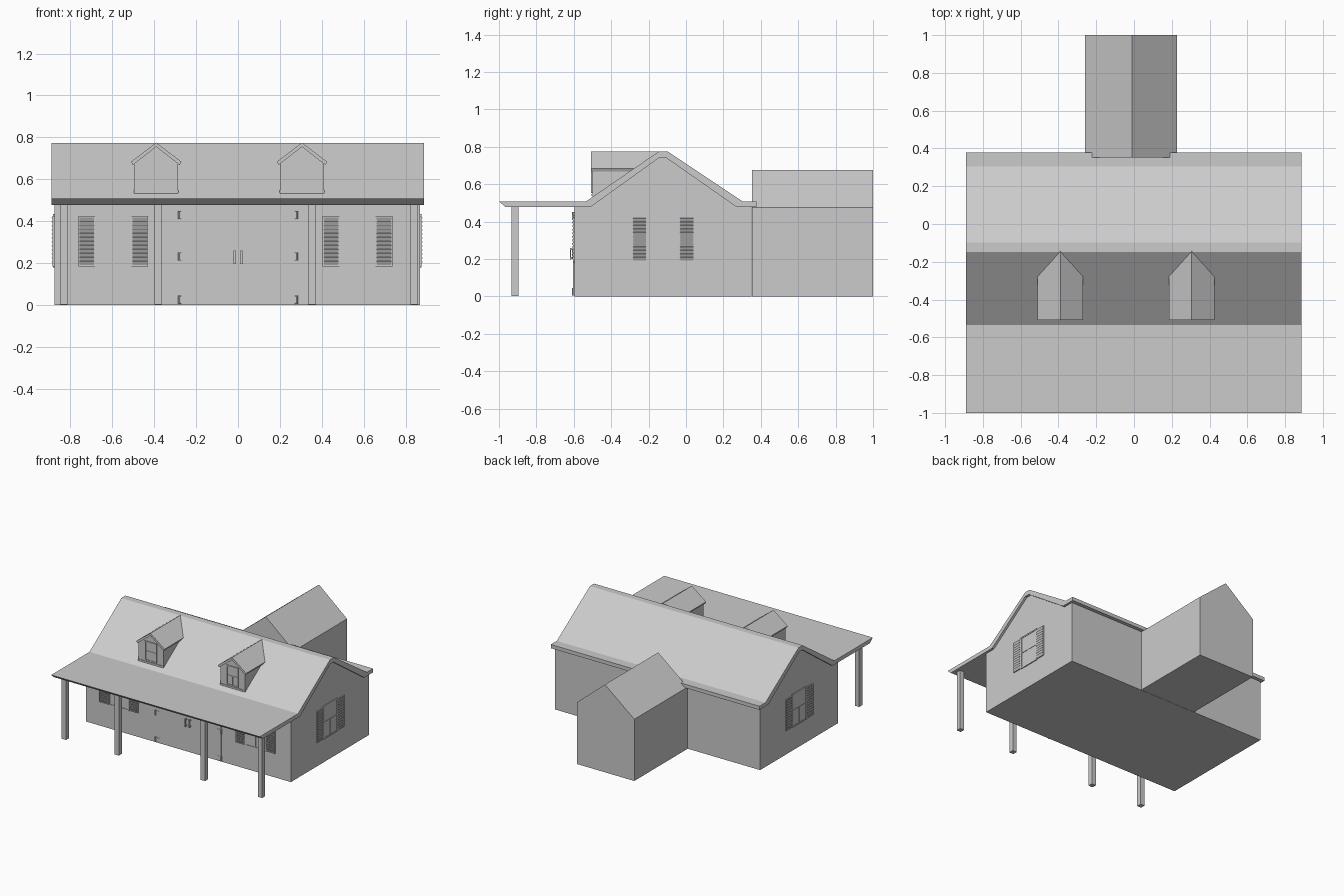
import bpy, bmesh
from math import radians
from mathutils import Matrix, Vector

if "Cube" in bpy.data.objects:
    bpy.data.objects.remove(bpy.data.objects["Cube"])


def finish(name, bm):
    bmesh.ops.recalc_face_normals(bm, faces=bm.faces)
    me = bpy.data.meshes.new(name)
    bm.to_mesh(me)
    bm.free()
    ob = bpy.data.objects.new(name, me)
    bpy.context.collection.objects.link(ob)
    return ob


def prism(name, pts, axis, a, b, cut=None):
    """Extrude a 2D profile along x (pts are y,z) or y (pts are x,z)."""
    bm = bmesh.new()
    def co(p, t):
        return (t, p[0], p[1]) if axis == 'X' else (p[0], t, p[1])
    face = bm.faces.new([bm.verts.new(co(p, a)) for p in pts])
    ext = bmesh.ops.extrude_face_region(bm, geom=[face])
    vs = [v for v in ext['geom'] if isinstance(v, bmesh.types.BMVert)]
    bmesh.ops.translate(bm, verts=vs, vec=Vector(co((0, 0), b - a)))
    bmesh.ops.recalc_face_normals(bm, faces=bm.faces)
    if cut:
        bmesh.ops.bisect_plane(bm, geom=bm.verts[:] + bm.edges[:] + bm.faces[:],
                               plane_co=cut[0], plane_no=cut[1], clear_inner=True)
    return finish(name, bm)


def box(bm, x0, x1, y0, y1, z0, z1, tilt=0):
    m = (Matrix.Translation(((x0 + x1) / 2, (y0 + y1) / 2, (z0 + z1) / 2))
         @ Matrix.Rotation(radians(tilt), 4, 'X')
         @ Matrix.Diagonal((x1 - x0, y1 - y0, z1 - z0, 1)))
    bmesh.ops.create_cube(bm, size=1, matrix=m)


def frame(bm, x0, x1, z0, z1, w, d):
    box(bm, x0, x0 + w, -d, 0, z0, z1)
    box(bm, x1 - w, x1, -d, 0, z0, z1)
    box(bm, x0 + w, x1 - w, -d, 0, z0, z0 + w)
    box(bm, x0 + w, x1 - w, -d, 0, z1 - w, z1)


def sash_window(name, w, h, f, loc, rot=0, shutters=True):
    """Window facing -y with its bottom centre at loc."""
    bm = bmesh.new()
    box(bm, -w / 2, w / 2, -.003, 0, 0, h)
    frame(bm, -w / 2, w / 2, 0, h, f, .007)
    box(bm, -w / 2 + f, w / 2 - f, -.006, 0, h / 2 - f / 3, h / 2 + f / 3)
    box(bm, -.003, .003, -.006, 0, f, h / 2)
    ob = finish(name, bm)
    parts = [ob]
    if shutters:
        bm = bmesh.new()
        for x0 in (-w / 2 - .08, w / 2):
            z0, z1, sw, n = .005, h - .01, .08, 12
            frame(bm, x0, x0 + sw, z0, z1, .006, .008)
            step = (z1 - z0 - .012) / n
            for i in range(n):
                z = z0 + .006 + (i + .5) * step
                box(bm, x0 + .005, x0 + sw - .005, -.009, -.005,
                    z - step / 2, z + step / 2, 25)
        parts.append(finish(name + "_shutters", bm))
    for p in parts:
        p.location = loc
        p.rotation_euler.z = radians(rot)


# Main house, rear wing and roof
prism("house_walls", [(-.597, 0), (.35, 0), (.35, .48), (.27, .48), (-.105, .74),
                      (-.145, .74), (-.51, .48), (-.597, .48)], 'X', -.876, .868)
prism("rear_wing", [(-.26, 0), (.228, 0), (.228, .475), (-.01, .675), (-.26, .475)],
      'Y', .352, 1)
prism("main_roof", [(-1, .508), (-.535, .508), (-.147, .774), (-.097, .774), (.305, .506),
                    (.378, .506), (.378, .478), (.27, .478), (-.105, .74), (-.145, .74),
                    (-.51, .478), (-.965, .478)], 'X', -.89, .886)

# Porch posts
for x in (-.83, -.38, .353, .84):
    bm = bmesh.new()
    box(bm, x - .018, x + .018, -.932, -.895, 0.003, .48)
    finish("porch_post", bm)

# Dormers, trimmed to the roof slope
slope = (Vector((0, -.535, .506)), Vector((0, -.266, .388)))
for x in (-.39, .305):
    prism("dormer_walls", [(x - .105, .5), (x + .105, .5), (x + .105, .675),
                           (x, .757), (x - .105, .675)], 'Y', -.5, -.12, slope)
    prism("dormer_roof", [(x - .12, .684), (x, .775), (x + .12, .684), (x + .112, .668),
                          (x, .755), (x - .112, .668)], 'Y', -.508, -.12, slope)
    bm = bmesh.new()
    box(bm, x - .107, x + .107, -.504, -.49, .537, .547)
    finish("dormer_sill", bm)
    sash_window("dormer_window", .1, .15, .008, (x, -.5, .553), 0, False)

# Wall windows with louvred shutters
for loc, rot in (((-.595, -.597, .18), 0), ((.57, -.597, .18), 0),
                 ((.868, -.122, .18), 90), ((-.876, -.122, .18), -90)):
    sash_window("wall_window", .172, .255, .01, loc, rot)

# Double front door with hinges and handles
for s in (-1, 1):
    bm = bmesh.new()
    a, b = sorted((s * .001, s * .278))
    box(bm, a, b, -.603, -.597, .006, .45)
    finish("door_leaf", bm)
    bm = bmesh.new()
    for z in (.43, .232, .026):
        a, b = sorted((s * .245, s * .275))
        box(bm, a, b, -.605, -.6, z - .016, z + .016)
        bmesh.ops.create_cone(bm, segments=8, cap_ends=True, radius1=.006, radius2=.006,
                              depth=.04, matrix=Matrix.Translation((s * .279, -.604, z)))
    finish("door_hinges", bm)
    bm = bmesh.new()
    x = s * .016
    box(bm, x - .005, x + .005, -.62, -.614, .197, .26)
    for z in (.205, .252):
        box(bm, x - .004, x + .004, -.615, -.6, z - .005, z + .005)
    finish("door_handle", bm)
